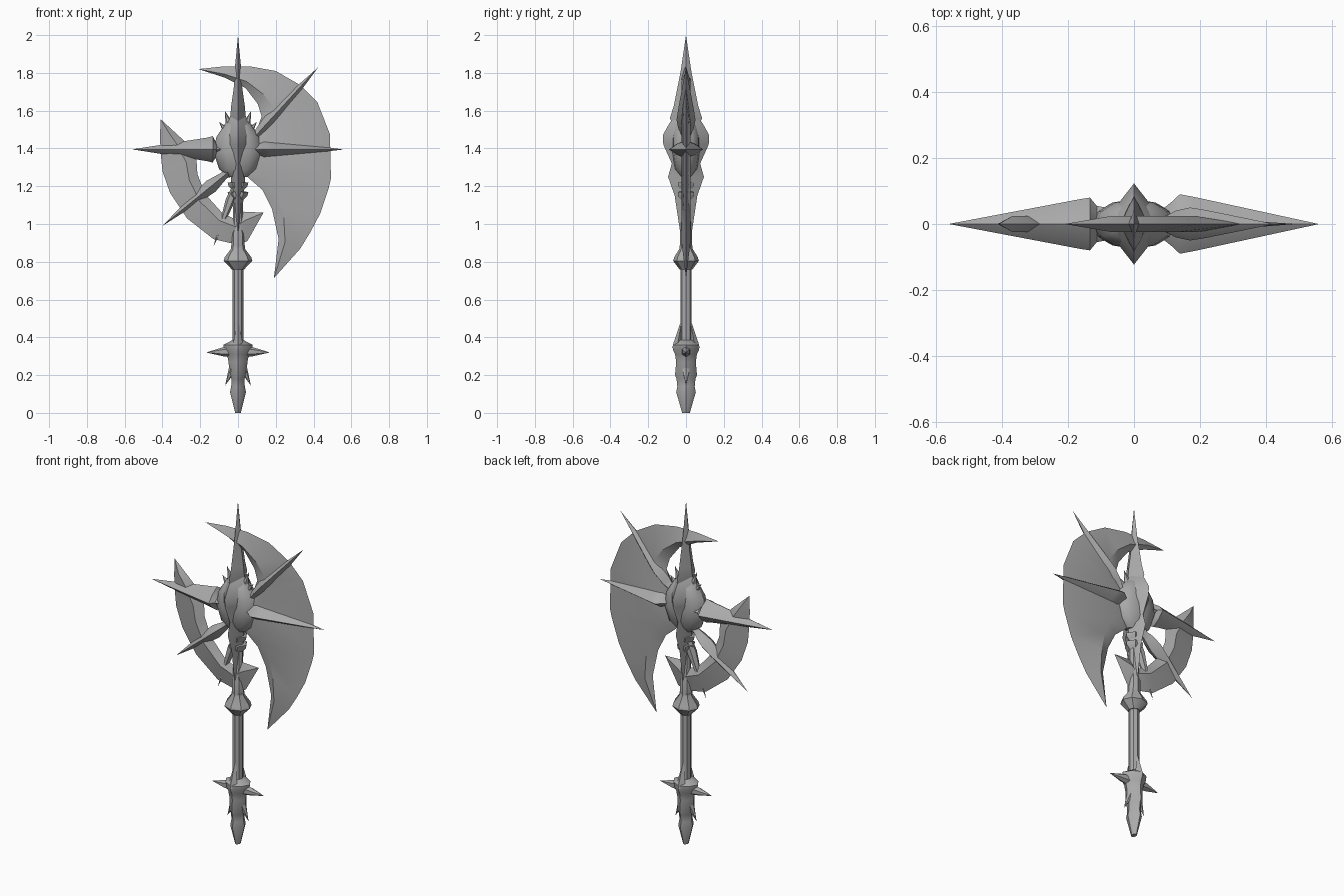
import bpy
import bmesh
from math import atan2, cos, sin, pi, radians
from mathutils import Matrix, Vector

if "Cube" in bpy.data.objects:
    bpy.data.objects.remove(bpy.data.objects["Cube"], do_unlink=True)

steel = bpy.data.materials.new("grey steel")
steel.use_nodes = True
steel.diffuse_color = (0.4, 0.4, 0.4, 1)
steel.node_tree.nodes["Principled BSDF"].inputs["Base Color"].default_value = (0.4, 0.4, 0.4, 1)


def finish(name, bm, angle=35):
    """Clean a bmesh and turn it into a shaded object."""
    bmesh.ops.remove_doubles(bm, verts=bm.verts, dist=0.0005)
    bmesh.ops.recalc_face_normals(bm, faces=bm.faces)
    mesh = bpy.data.meshes.new(name)
    bm.to_mesh(mesh)
    bm.free()
    mesh.materials.append(steel)
    obj = bpy.data.objects.new(name, mesh)
    bpy.context.collection.objects.link(obj)
    bpy.ops.object.select_all(action='DESELECT')
    obj.select_set(True)
    bpy.context.view_layer.objects.active = obj
    bpy.ops.object.shade_smooth_by_angle(angle=radians(angle))
    return obj


def loft(name, rows, sides=8, pinch=1.0, matrix=None):
    """Stack rings (height, x radius, y radius); pinch pulls in every other point."""
    bm = bmesh.new()
    rings = []
    for z, rx, ry in rows:
        ring = []
        for i in range(sides):
            a = 2 * pi * i / sides
            k = pinch if i % 2 else 1
            ring.append(bm.verts.new((rx * k * cos(a), ry * k * sin(a), z)))
        rings.append(ring)
    for lower, upper in zip(rings, rings[1:]):
        for i in range(sides):
            j = (i + 1) % sides
            bm.faces.new((lower[i], lower[j], upper[j], upper[i]))
    bm.faces.new(rings[0])
    bm.faces.new(rings[-1])
    if matrix:
        bm.transform(matrix)
    return finish(name, bm)


def spike(name, base, tip, rows, sides=8, pinch=0.8):
    """Spike from base to tip in the x-z plane; row heights are fractions of its length."""
    start, end = Vector((base[0], 0, base[1])), Vector((tip[0], 0, tip[1]))
    d = end - start
    m = Matrix.Translation(start) @ Matrix.Rotation(atan2(d.x, d.z), 4, 'Y')
    scaled = [(t * d.length, rx, ry) for t, rx, ry in rows] + [(d.length, 0.0003, 0.0003)]
    return loft(name, scaled, sides, pinch, m)


def blade(name, first, stations, last, thick):
    """Crescent with sharp rims and a raised ridge on both faces."""
    bm = bmesh.new()

    def station(a, b, t):
        a, b = Vector((a[0], 0, a[1])), Vector((b[0], 0, b[1]))
        mid = a.lerp(b, 0.3)
        y = Vector((0, t, 0))
        return [bm.verts.new(p) for p in (a, mid - y, b, mid + y)]

    rings = [station(first, first, 0)]
    rings += [station(s[:2], s[2:], thick) for s in stations]
    rings += [station(last, last, 0)]
    for p, q in zip(rings, rings[1:]):
        for i in range(4):
            j = (i + 1) % 4
            bm.faces.new((p[i], p[j], q[j], q[i]))
    bmesh.ops.dissolve_degenerate(bm, dist=0.0002, edges=bm.edges)
    return finish(name, bm, 25)


# Large cutting blade
blade("large_blade", (-.21, 1.82), [
    (-.07, 1.775, -.07, 1.835), (.04, 1.72, .06, 1.835), (.105, 1.635, .2, 1.81),
    (.125, 1.57, .33, 1.735), (.09, 1.47, .42, 1.645), (.01, 1.42, .487, 1.475),
    (.01, 1.29, .492, 1.24), (.06, 1.24, .48, 1.19), (.13, 1.18, .435, 1.055),
    (.18, 1.08, .385, .96), (.215, .92, .33, .87)], (.19, .713), .024)

# Small rear crescent with a hooked lower end
blade("rear_crescent", (-.41, 1.555), [
    (-.35, 1.5, -.413, 1.46), (-.29, 1.445, -.41, 1.38), (-.22, 1.345, -.40, 1.28),
    (-.215, 1.265, -.36, 1.165), (-.175, 1.16, -.27, 1.03), (-.085, 1.06, -.13, .92),
    (-.015, 1.025, 0, .89), (.03, 1.065, .05, .91)], (.135, 1.06), .024)

# Head: ridged core with claws running down front and back, and a round hub
loft("head_core", [(.95, .012, .03), (1.15, .03, .06), (1.25, .038, .095), (1.32, .055, .075),
                   (1.42, .085, .12), (1.47, .085, .123), (1.53, .07, .09), (1.57, .04, .06)],
     pinch=0.75)
loft("hub", [(1.25, .05, .03), (1.29, .1, .06), (1.38, .13, .075), (1.46, .115, .075),
             (1.52, .075, .06), (1.56, .03, .03)], 12)

# Upright top spike
spike("top_spike", (0, 1.5), (0, 2), [(0, .03, .06), (.12, .042, .085), (.25, .036, .065),
                                      (.45, .022, .045), (.62, .018, .028)], 8, .72)

# Small crown thorns around the top spike
for side in (-1, 1):
    spike("crown_thorn", (side * .04, 1.51), (side * .07, 1.6), [(0, .025, .025)], 6, 1)
    spike("shoulder_thorn", (side * .05, 1.48), (side * .1, 1.54), [(0, .025, .03)], 6, 1)

# Main side spikes, each with a rounded socket
spike("right_main_spike", (-.04, 1.395), (-.56, 1.395),
      [(0, .02, .04), (.05, .022, .04), (.09, .035, .05), (.14, .03, .055), (.18, .07, .08),
       (.24, .062, .075)])
spike("left_main_spike", (.02, 1.395), (.56, 1.395),
      [(0, .03, .04), (.06, .038, .045), (.11, .022, .04), (.17, .036, .065), (.22, .05, .09),
       (.3, .045, .082)])

# Diagonal spikes
diagonal = [(0, .02, .025), (.07, .034, .035), (.13, .02, .025), (.2, .026, .04),
            (.32, .037, .05), (.45, .032, .042)]
spike("upper_diagonal_spike", (.05, 1.42), (.425, 1.83), diagonal)
spike("lower_diagonal_spike", (-.02, 1.3), (-.4, .99), diagonal)
spike("lower_thin_spike", (-.01, 1.21), (-.13, .88), [(0, .015, .02), (.25, .025, .03)], 6, 1)

# Neck under the head with two jagged rings
loft("neck", [(.86, .034, .033), (.95, .034, .033), (.97, .026, .028), (1.3, .03, .03)])
for z in (1.15, 1.2):
    loft("neck_ring", [(z - .025, .025, .03), (z, .05, .05), (z + .02, .055, .05),
                       (z + .022, .025, .03)], 12, .8)

# Collar and shaft
loft("collar", [(.76, .034, .034), (.77, .042, .042), (.805, .076, .068), (.825, .07, .062),
                (.87, .036, .034), (.885, .036, .034)])
loft("shaft", [(.3, .028, .03), (.77, .028, .03)])

# Grip end, tapering to the foot
loft("pommel", [(0, .015, .02), (.11, .042, .052), (.14, .036, .046), (.18, .034, .05),
                (.2, .045, .058), (.27, .05, .052), (.31, .058, .058), (.335, .072, .07),
                (.36, .078, .068), (.385, .03, .045)], 8, .9)

# Pommel thorns, mirrored to both sides
for side in (-1, 1):
    spike("pommel_side_spike", (side * .04, .325), (side * .168, .32),
          [(0, .03, .025), (.3, .024, .022)], 6, 1)
    spike("pommel_thorn", (side * .03, .23), (side * .068, .145), [(0, .02, .022)], 6, 1)
    ridge = Matrix.Translation((0, side * .045, .36)) @ Matrix.Rotation(side * .17, 4, 'X')
    loft("grip_ridge", [(-.02, .03, .025), (.01, .025, .022), (.14, .001, .001)], 4, 1, ridge)
